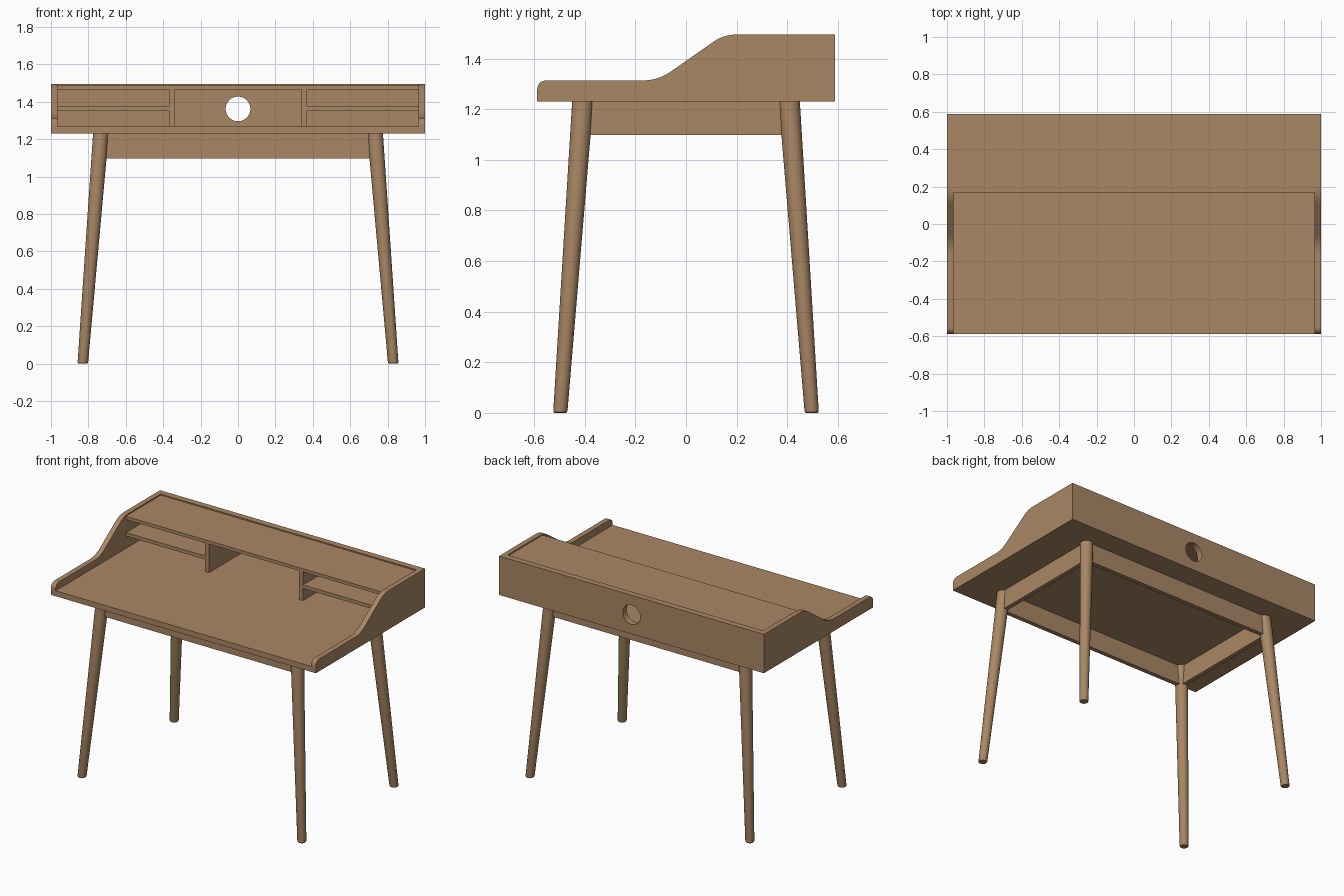
import bpy, bmesh, math
from mathutils import Vector

if "Cube" in bpy.data.objects:
    bpy.data.objects.remove(bpy.data.objects["Cube"])

wood = bpy.data.materials.new("warm_wood")
wood.diffuse_color = (0.40, 0.242, 0.130, 1)
wood.use_nodes = True
wood.node_tree.nodes["Principled BSDF"].inputs["Base Color"].default_value = wood.diffuse_color


def make(name, bm, smooth=False):
    bmesh.ops.recalc_face_normals(bm, faces=bm.faces)
    me = bpy.data.meshes.new(name)
    bm.to_mesh(me)
    bm.free()
    me.materials.append(wood)
    ob = bpy.data.objects.new(name, me)
    bpy.context.collection.objects.link(ob)
    if smooth:
        bpy.ops.object.select_all(action='DESELECT')
        ob.select_set(True)
        bpy.context.view_layer.objects.active = ob
        bpy.ops.object.shade_smooth_by_angle(angle=math.radians(30))
    return ob


def box(name, x, y, z):
    bm = bmesh.new()
    bmesh.ops.create_cube(bm, size=1)
    for v in bm.verts:
        v.co = [lo + (c + 0.5) * (hi - lo) for c, (lo, hi) in zip(v.co, (x, y, z))]
    return make(name, bm)


def fillet(a, p, b, t, n=8):
    """Arc rounding corner p between a and b, starting t away from p."""
    a, p, b = Vector(a), Vector(p), Vector(b)
    u, w = (a - p).normalized(), (b - p).normalized()
    half = u.angle(w) / 2
    c = p + (u + w).normalized() * (t / math.cos(half))
    s, e = p + u * t - c, p + w * t - c
    sweep = math.pi - 2 * half
    return [c + (s * math.sin(sweep * (1 - i / n)) + e * math.sin(sweep * i / n))
            / math.sin(sweep) for i in range(n + 1)]


W, D = 1.0, 0.588          # half width and half depth
IN = 0.965                 # inner face of the sides
BASE, DECK, TOP = 1.23, 1.267, 1.495
BACK, FRONT = 0.545, 0.168  # hutch depth range

# Side panels with a swept top edge
corners = [(-D, BASE), (-D, 1.314), (-0.11, 1.314), (0.149, TOP), (D, TOP), (D, BASE)]
profile = [Vector(corners[0])]
for i, t in ((1, 0.035), (2, 0.06), (3, 0.048)):
    profile += fillet(corners[i - 1], corners[i], corners[i + 1], t)
profile += [Vector(corners[4]), Vector(corners[5])]
for s, side in ((-1, "left"), (1, "right")):
    bm = bmesh.new()
    f = bm.faces.new([bm.verts.new((s * W, p.x, p.y)) for p in profile])
    ext = bmesh.ops.extrude_face_region(bm, geom=[f])
    for v in ext["geom"]:
        if isinstance(v, bmesh.types.BMVert):
            v.co.x = s * IN
    make(side + "_side_panel", bm, True)

# Desk top and hutch top
box("desk_top", (-IN, IN), (-D, BACK), (BASE, DECK))
box("hutch_top", (-IN, IN), (FRONT, BACK), (1.465, 1.487))

# Dividers and small shelves
for s, side in ((-1, "left"), (1, "right")):
    box(side + "_divider", sorted((s * 0.34, s * 0.37)), (FRONT + 0.004, BACK), (DECK, 1.465))
    box(side + "_shelf", sorted((s * 0.37, s * IN)), (FRONT + 0.004, BACK), (1.35, 1.374))

# Back panel with a round cable hole, built as rings from circle to rectangle
bm = bmesh.new()
HZ, HR, N = 1.362, 0.066, 48
angles = {2 * math.pi * i / N for i in range(N)}
for x in (-IN, IN):
    for z in (BASE, TOP):
        angles.add(math.atan2(z - HZ, x) % (2 * math.pi))
rings = []
for y in (BACK, D):
    inner, outer = [], []
    for a in sorted(angles):
        c, s = math.cos(a), math.sin(a)
        k = min(IN / max(abs(c), 1e-9),
                ((TOP - HZ) if s > 0 else (HZ - BASE)) / max(abs(s), 1e-9))
        inner.append(bm.verts.new((HR * c, y, HZ + HR * s)))
        outer.append(bm.verts.new((k * c, y, HZ + k * s)))
    rings += [inner, outer]
for a, b in ((0, 1), (1, 3), (3, 2), (2, 0)):
    A, B = rings[a], rings[b]
    for i in range(len(A)):
        j = (i + 1) % len(A)
        bm.faces.new((A[i], A[j], B[j], B[i]))
make("back_panel", bm, True)

# Apron frame under the desk top
AX, AY, T, AZ = 0.738, 0.413, 0.015, (1.098, BASE)
for s, a, b in ((-1, "front", "left"), (1, "back", "right")):
    box(a + "_apron", (-AX, AX), (s * AY - T, s * AY + T), AZ)
    box(b + "_apron", (s * AX - T, s * AX + T), (-AY + T, AY - T), AZ)

# Splayed tapered legs with softened feet
for sx, nx in ((-1, "left"), (1, "right")):
    for sy, ny in ((-1, "front"), (1, "back")):
        bm = bmesh.new()
        loops = []
        for z, shrink in ((0, 0.005), (0.003, 0.0015), (0.008, 0), (BASE, 0)):
            t = z / BASE
            cx, cy = sx * (0.83 - 0.097 * t), sy * (0.497 - 0.089 * t)
            r = 0.028 + 0.014 * t - shrink
            loops.append([bm.verts.new((cx + r * math.cos(k * math.pi / 16),
                                        cy + r * math.sin(k * math.pi / 16), z))
                          for k in range(32)])
        for A, B in zip(loops, loops[1:]):
            for k in range(32):
                bm.faces.new((A[k], A[k - 1], B[k - 1], B[k]))
        bm.faces.new(loops[0])
        bm.faces.new(loops[-1])
        make(ny + "_" + nx + "_leg", bm, True)
